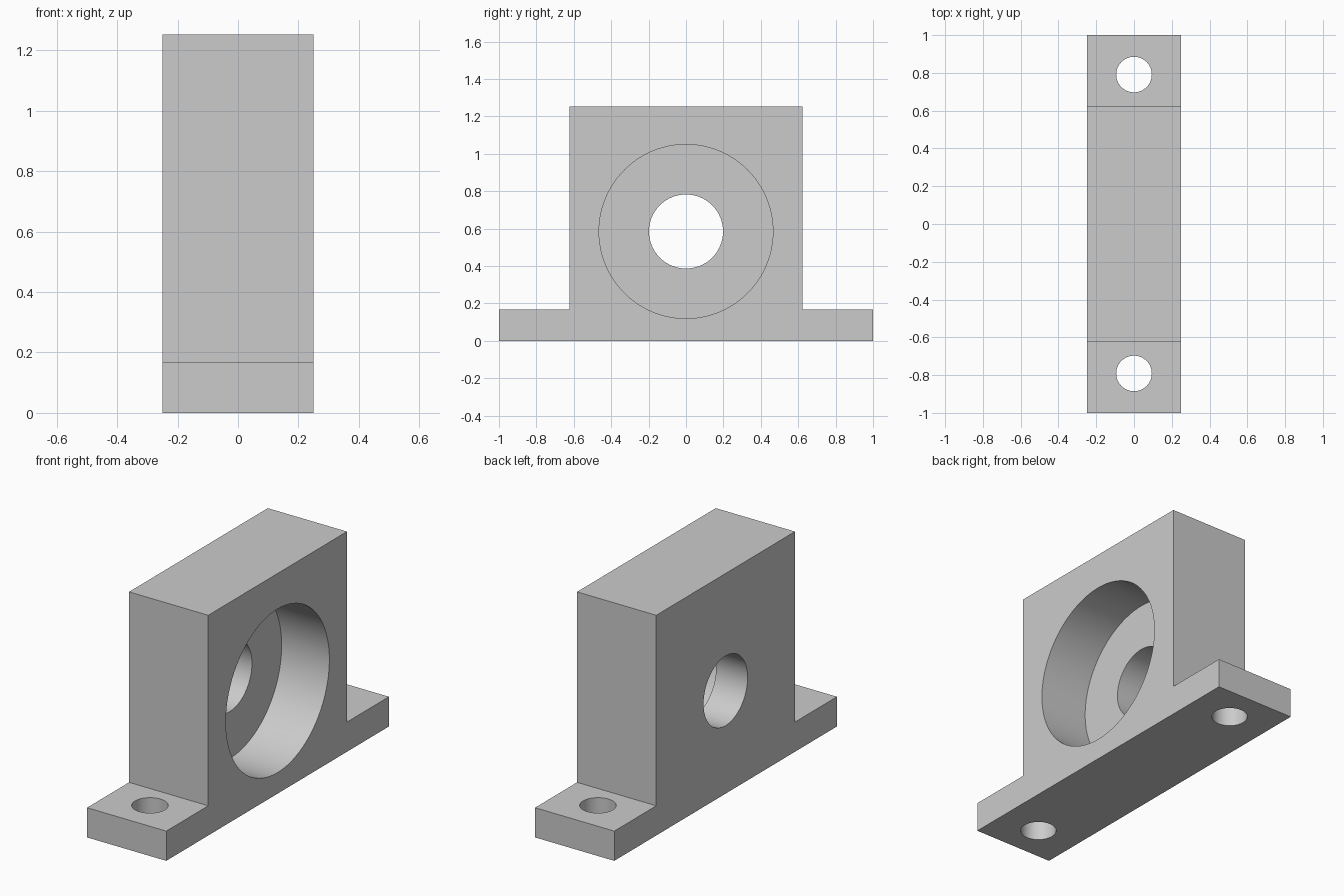
import bpy
import bmesh
from math import radians, pi
from mathutils import Matrix, Vector

default = bpy.data.objects.get("Cube")
if default:
    bpy.data.objects.remove(default, do_unlink=True)

# Main dimensions
HALF_X = 0.249
HALF_Y = 1.0
BODY_Y = 0.623
HEIGHT = 1.252
FOOT_Z = 0.169
BORE_Z = 0.585

# Single plain grey
grey = bpy.data.materials.new("plain grey")
grey.use_nodes = True
colour = (0.6, 0.6, 0.6, 1)
grey.diffuse_color = colour
grey.node_tree.nodes["Principled BSDF"].inputs["Base Color"].default_value = colour


def add_object(name, bm):
    bmesh.ops.recalc_face_normals(bm, faces=bm.faces)
    mesh = bpy.data.meshes.new(name)
    bm.to_mesh(mesh)
    bm.free()
    mesh.materials.append(grey)
    obj = bpy.data.objects.new(name, mesh)
    bpy.context.collection.objects.link(obj)
    return obj


def drill(target, name, centre, radius, length, axis="Z"):
    """Cut a round hole through the target."""
    turn = Matrix.Rotation(pi / 2, 4, "Y") if axis == "X" else Matrix()
    bm = bmesh.new()
    bmesh.ops.create_cone(bm, cap_ends=True, segments=96, radius1=radius,
                          radius2=radius, depth=length,
                          matrix=Matrix.Translation(centre) @ turn)
    cutter = add_object(name, bm)
    cutter.hide_render = True
    mod = target.modifiers.new(name, "BOOLEAN")
    mod.operation = "DIFFERENCE"
    mod.solver = "EXACT"
    mod.object = cutter
    bpy.context.view_layer.objects.active = target
    bpy.ops.object.modifier_apply(modifier=mod.name)
    bpy.data.objects.remove(cutter, do_unlink=True)


# Block with a foot at each end: mirrored outline extruded along x
half = [(HALF_Y, 0), (HALF_Y, FOOT_Z), (BODY_Y, FOOT_Z), (BODY_Y, HEIGHT)]
outline = half + [(-y, z) for y, z in reversed(half)]
bm = bmesh.new()
face = bm.faces.new([bm.verts.new((-HALF_X, y, z)) for y, z in outline])
extruded = bmesh.ops.extrude_face_region(bm, geom=[face], use_keep_orig=True)
moved = [g for g in extruded["geom"] if isinstance(g, bmesh.types.BMVert)]
bmesh.ops.translate(bm, verts=moved, vec=Vector((2 * HALF_X, 0, 0)))
block = add_object("bearing_block", bm)

# Through bore, and the wide recess 0.3 deep on the +x side
drill(block, "shaft_bore", (0, 0, BORE_Z), 0.198, 1, "X")
drill(block, "bearing_recess", (HALF_X, 0, BORE_Z), 0.465, 0.6, "X")

# Bolt holes in the feet
for side in (-1, 1):
    drill(block, "bolt_hole", (0, side * 0.791, FOOT_Z / 2), 0.094, 0.5)

# Smooth bores, sharp edges
bpy.ops.object.select_all(action="DESELECT")
block.select_set(True)
bpy.context.view_layer.objects.active = block
bpy.ops.object.shade_smooth_by_angle(angle=radians(30))
